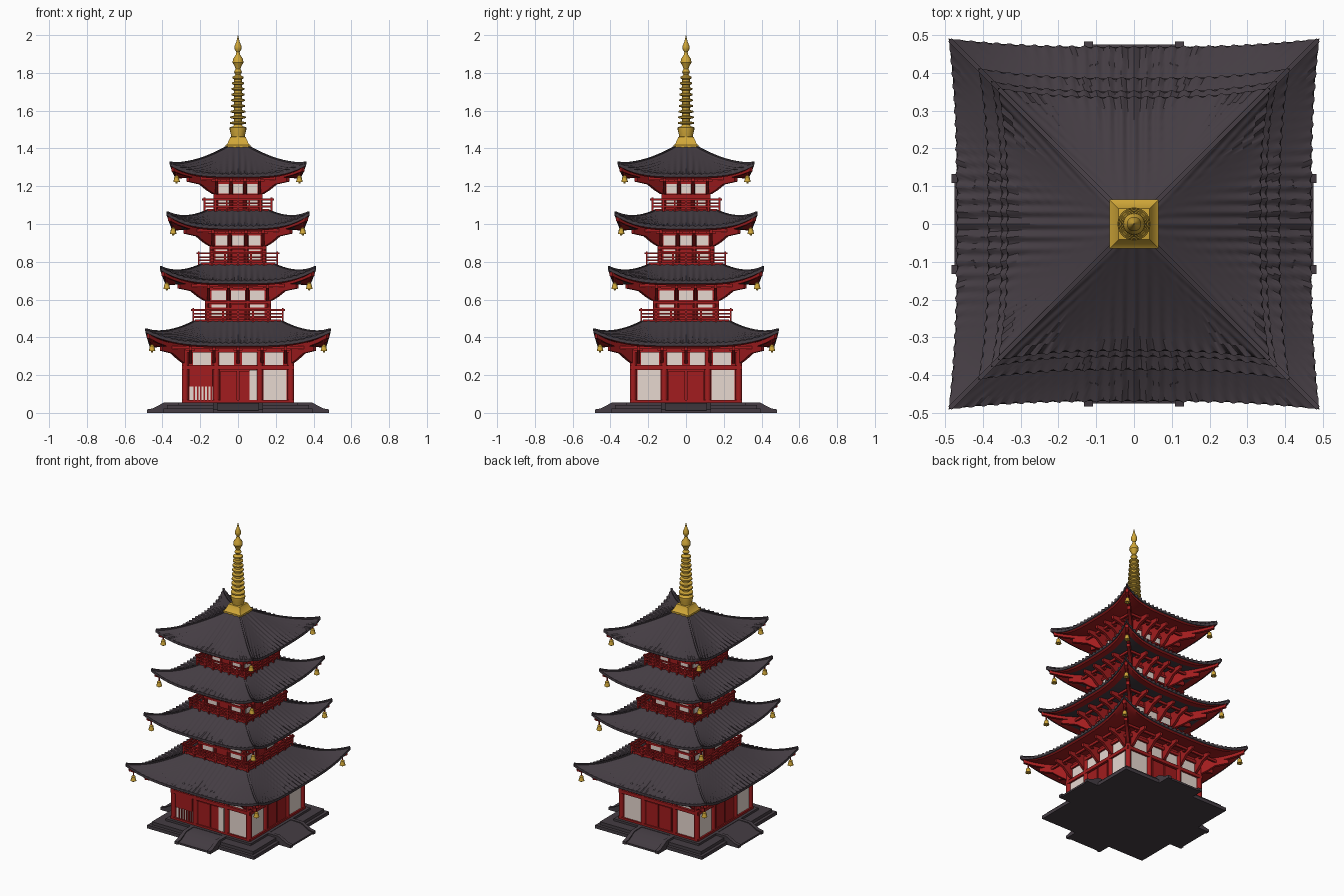
import bpy, bmesh, math
from mathutils import Vector, Matrix

if "Cube" in bpy.data.objects:
    bpy.data.objects.remove(bpy.data.objects["Cube"])


def material(name, r, g, b):
    m = bpy.data.materials.new(name)
    m.diffuse_color = (r, g, b, 1)
    m.use_nodes = True
    m.node_tree.nodes["Principled BSDF"].inputs["Base Color"].default_value = m.diffuse_color
    return m


MATS = [material("dark roof tile", .058, .046, .056), material("temple red", .36, .012, .013),
        material("plaster white", .80, .69, .63), material("gold", .64, .39, .04)]
TILE, RED, WHITE, GOLD = range(4)


def finish(name, bm, four=False):
    """Make an object; with four=True the front side is repeated round the z axis."""
    if four:
        base = bm.verts[:] + bm.edges[:] + bm.faces[:]
        for k in (1, 2, 3):
            d = bmesh.ops.duplicate(bm, geom=base)
            vs = [g for g in d["geom"] if isinstance(g, bmesh.types.BMVert)]
            bmesh.ops.rotate(bm, verts=vs, cent=(0, 0, 0), matrix=Matrix.Rotation(k * math.pi / 2, 3, 'Z'))
    bmesh.ops.remove_doubles(bm, verts=bm.verts, dist=1e-5)
    bmesh.ops.recalc_face_normals(bm, faces=bm.faces)
    me = bpy.data.meshes.new(name)
    bm.to_mesh(me)
    bm.free()
    for m in MATS:
        me.materials.append(m)
    ob = bpy.data.objects.new(name, me)
    bpy.context.collection.objects.link(ob)
    return ob


def box(bm, x0, x1, y0, y1, z0, z1, mat):
    vs = bmesh.ops.create_cube(bm, size=1)["verts"]
    for v in vs:
        v.co = Vector(((x0 + x1) / 2 + v.co.x * (x1 - x0), (y0 + y1) / 2 + v.co.y * (y1 - y0),
                       (z0 + z1) / 2 + v.co.z * (z1 - z0)))
    for f in {f for v in vs for f in v.link_faces}:
        f.material_index = mat


def prism(bm, pts, origin, direction, width, mat):
    """Extrude an (outward, up) outline sideways by width."""
    d = Vector(direction).normalized()
    side = Vector((-d.y, d.x, 0)) * width / 2
    o = Vector(origin)
    rings = [[bm.verts.new(o + d * r + Vector((0, 0, z)) + side * k) for r, z in pts] for k in (-1, 1)]
    n = len(pts)
    faces = [bm.faces.new(rings[0]), bm.faces.new(rings[1][::-1])]
    faces += [bm.faces.new((rings[0][i], rings[0][(i + 1) % n], rings[1][(i + 1) % n], rings[1][i])) for i in range(n)]
    for f in faces:
        f.material_index = mat


def lathe(bm, prof, x, y, n, mat):
    rings = [[bm.verts.new((x + r * math.cos(2 * math.pi * i / n), y + r * math.sin(2 * math.pi * i / n), z))
              for i in range(n)] for r, z in prof]
    for a, b in zip(rings, rings[1:]):
        for i in range(n):
            bm.faces.new((a[i], a[(i + 1) % n], b[(i + 1) % n], b[i])).material_index = mat
    for r in (rings[0], rings[-1]):
        bm.faces.new(r).material_index = mat


def lerp(a, b, t):
    return a + (b - a) * t


def roof(level, b, hm, hc, zb, lift, ht, zt, dark):
    """Curved tiled roof: soffit, red eave board and corrugated tiles with raised corners."""
    rows = []                                   # mid half, corner half, z, lift share, wave, material
    for i in range(6):
        q = i / 5
        rows.append((lerp(b - .01, hm - .015, q), lerp(b - .01, hc - .015, q), zb + .02 * (1 - q),
                     q * q, 0, TILE if dark and i < 5 else RED))
    rows.append((hm - .006, hc - .006, zb + .008, 1, 0, RED))
    rows.append((hm, hc, zb + .009, 1, 0, TILE))
    for i in range(11):
        t = i / 10
        rows.append((lerp(hm, ht, t), lerp(hc, ht, t), lerp(zb + .026, zt, t ** 1.2), (1 - t) ** 2,
                     1 - .5 * t, TILE))
    bm = bmesh.new()
    n = 120
    grid = []
    for m, c, z, lf, w, mat in rows:
        line = []
        for k in range(n + 1):
            s = 2 * k / n - 1
            x = s * c
            wave = w * math.cos(2 * math.pi * x / .033) * (1 - s ** 8)
            y = lerp(m, c, abs(s) ** 3) + .004 * wave * lf
            line.append(bm.verts.new((x, -y, z + lift * lf * abs(s) ** 3.5 + .004 * wave)))
        grid.append(line)
    for j in range(len(rows) - 1):
        for k in range(n):
            f = bm.faces.new((grid[j][k], grid[j][k + 1], grid[j + 1][k + 1], grid[j + 1][k]))
            f.material_index = rows[j + 1][5]
    finish(f"roof_{level}", bm, True)

    # hip ridges on top, hip beams below, hanging corner bells
    bm = bmesh.new()
    hip = [(c * 1.414, z + lift * lf) for m, c, z, lf, w, mat in rows]
    top, low = hip[8:], hip[:6]
    prism(bm, [(r - .004, z + .004) for r, z in top] + [(r - .004, z - .01) for r, z in top[::-1]],
          (0, 0, 0), (1, -1, 0), .012, TILE)
    prism(bm, [(r, z + .004) for r, z in low] + [(r, z - .022) for r, z in low[::-1]],
          (0, 0, 0), (1, -1, 0), .02, RED)
    p, zt2 = hc - .035, zb - .01
    lathe(bm, [(.004, zb + lift * .75), (.004, zt2 + .02)], p, -p, 8, RED)
    lathe(bm, [(.006, zt2 + .026), (.012, zt2 + .02), (.014, zt2 + .006),
               (.018, zt2 - .008), (.006, zt2 - .008), (.005, zt2 - .016)], p, -p, 10, GOLD)
    finish(f"roof_{level}_hips_and_bells", bm, True)


def brackets(level, b, zb, hm):
    """Curved bracket arms and purlins carrying the eaves."""
    bm = bmesh.new()
    o = (hm - b) * .68
    arm = [(-.01, -.085), (.012, -.08), (.3 * o, -.06), (.55 * o, -.03), (o, -.016), (o, .006), (-.01, .018)]
    for k in ((-.9, -.45, 0, .45, .9) if level == 1 else (-.95, -.31, .31, .95)):
        x = k * b
        prism(bm, arm, (x, -b, zb), (0, -1, 0), .016, RED)
        box(bm, x - .025, x + .025, -b - .5 * o - .008, -b - .5 * o + .008, zb - .014, zb, RED)
    prism(bm, [(r * 1.4, z) for r, z in arm], (b, -b, zb), (1, -1, 0), .02, RED)
    w = b + .6 * o
    box(bm, -w, w, -w - .006, -w + .006, zb - .008, zb + .008, RED)
    finish(f"brackets_{level}", bm, True)


def railing(level, r, z):
    bm = bmesh.new()
    box(bm, -r + .01, r - .01, -r + .01, 0, z - .012, z + .004, RED)
    for dz, ext in ((.016, 0), (.033, 0), (.053, .012)):
        box(bm, -r - ext, r + ext, -r - .005, -r + .005, z + dz - .004, z + dz + .005, RED)
    for i in range(7):
        x = lerp(-r, r, i / 6)
        box(bm, x - .005, x + .005, -r - .005, -r + .005, z - .01, z + (.064 if i in (0, 6) else .05), RED)
    finish(f"railing_{level}", bm, True)


def storey(level, b, z0, z1):
    """Upper storey: red core, posts, beams and white panels."""
    bm = bmesh.new()
    box(bm, -b, b, -b, 0, z0, z1 + .03, RED)
    for x in (-b, -.31 * b, .31 * b):
        lathe(bm, [(.011, z0), (.011, z1 + .01)], x, -b, 10, RED)
    for c in (-.62 * b, 0, .62 * b):
        w = .23 * b
        box(bm, c - w, c + w, -b - .005, -b + .003, z1 - .078, z1 - .024, WHITE)
        if c:
            box(bm, c - w, c + w, -b - .005, -b + .003, z0 + .012, z1 - .1, WHITE)
        else:
            box(bm, c - w, c + w, -b - .008, -b, z0, z1 - .1, RED)
    for z in (z0 + .06, z1 - .09, z1 - .02):
        box(bm, -b - .01, b + .01, -b - .011, -b, z - .007, z + .007, RED)
    finish(f"storey_{level}", bm, True)


# Stone platform with a sloped stair on every side
bm = bmesh.new()
for h, a, c in ((.395, 0, .022), (.375, .022, .042), (.315, .042, .056)):
    box(bm, -h, h, -h, 0, a, c, TILE)
prism(bm, [(.3, 0), (.475, 0), (.475, .012), (.44, .02), (.39, .05), (.3, .054)], (0, 0, 0), (0, -1, 0), .22, TILE)
for x in (-.12, .12):
    prism(bm, [(.3, 0), (.482, 0), (.482, .018), (.45, .024), (.39, .056), (.3, .056)],
          (x, 0, 0), (0, -1, 0), .024, TILE)
finish("stone_platform", bm, True)

# Ground storey: posts, double door, white panels
B = .28
bm = bmesh.new()
box(bm, -B, B, -B, 0, .05, .38, RED)
for x in (-B, -.115, .115):
    lathe(bm, [(.017, .05), (.017, .35)], x, -B, 12, RED)
for sx in (-1, 1):
    a, c = sorted((sx * .135, sx * .257))
    box(bm, a, c, -B - .005, -B + .003, .066, .228, WHITE)
    a, c = sorted((sx * .004, sx * .092))
    box(bm, a, c, -B - .009, -B, .06, .222, RED)
for c, w in ((-.19, .048), (-.062, .042), (.062, .042), (.19, .048)):
    box(bm, c - w, c + w, -B - .005, -B + .003, .254, .32, WHITE)
for z, t in ((.06, .009), (.24, .011), (.33, .01)):
    box(bm, -B - .012, B + .012, -B - .016, -B, z - t, z + t, RED)
finish("ground_storey", bm, True)

# Front details: lattice shutter at left, narrow white panel beside the door
bm = bmesh.new()
box(bm, -.257, -.135, -B - .012, -B, .14, .23, RED)
for i in range(6):
    x = -.232 + i * .018
    box(bm, x - .004, x + .004, -B - .012, -B, .066, .14, RED)
box(bm, .06, .1, -B - .014, -B - .006, .068, .226, WHITE)
finish("front_lattice", bm)

# Roofs: body half, eave mid half, eave corner half, eave z, corner lift, top half, top z, dark soffit
ROOFS = [(.28, .468, .49, .345, .072, .235, .485, False), (.165, .385, .412, .675, .072, .20, .785, True),
         (.14, .35, .378, .965, .072, .17, 1.07, True), (.12, .335, .36, 1.24, .06, .06, 1.41, False)]
for i, r in enumerate(ROOFS):
    roof(i + 1, *r)
    brackets(i + 1, r[0], r[3], r[1])
for i, rail in enumerate((.237, .208, .178)):
    z = ROOFS[i][6] + .006
    railing(i + 2, rail, z)
    storey(i + 2, ROOFS[i + 1][0], z, ROOFS[i + 1][3])

# Golden spire: square foot, bowl, stacked rings, jewels
bm = bmesh.new()
lathe(bm, [(.092, 1.395), (.092, 1.418), (.08, 1.424), (.058, 1.46), (.05, 1.462)], 0, 0, 4, GOLD)
bmesh.ops.rotate(bm, verts=bm.verts, cent=(0, 0, 0), matrix=Matrix.Rotation(math.pi / 4, 3, 'Z'))
finish("spire_foot", bm)
bm = bmesh.new()
prof = [(.036, 1.455), (.038, 1.475), (.044, 1.5), (.044, 1.512), (.026, 1.518)]
for i in range(9):
    z, r = 1.535 + i * .03, .043 - i * .0016
    prof += [(.02, z - .009), (r, z - .004), (r, z + .004), (.02, z + .009)]
prof += [(.013, 1.79), (.022, 1.805), (.013, 1.82), (.018, 1.835), (.029, 1.855), (.026, 1.875), (.012, 1.895),
         (.009, 1.91), (.018, 1.925), (.019, 1.94), (.01, 1.962), (.005, 1.98), (.001, 2.0)]
lathe(bm, prof, 0, 0, 20, GOLD)
finish("spire", bm)

# Smooth shading with crisp edges
for ob in bpy.context.collection.objects:
    ob.select_set(True)
    bpy.context.view_layer.objects.active = ob
bpy.ops.object.shade_smooth_by_angle(angle=math.radians(35))
